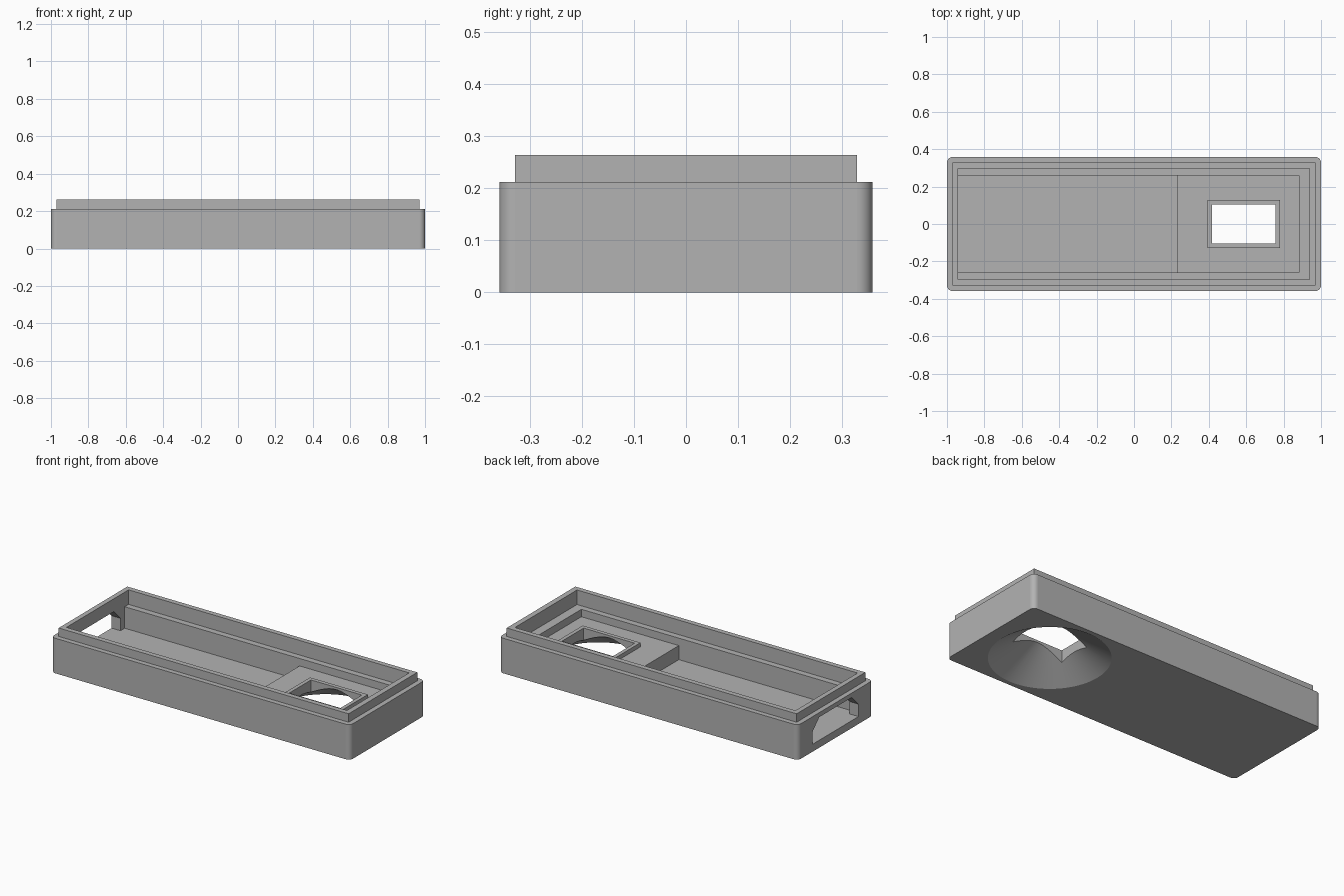
import bpy
import bmesh
from math import cos, sin, pi

cube = bpy.data.objects.get("Cube")
if cube:
    bpy.data.objects.remove(cube, do_unlink=True)

# One grey for the whole enclosure
grey = bpy.data.materials.new("matte_grey")
grey.use_nodes = True
colour = (0.45, 0.45, 0.45, 1)
grey.diffuse_color = colour
grey.node_tree.nodes["Principled BSDF"].inputs["Base Color"].default_value = colour


def prism(name, profile, depth):
    """Extrude a closed 3D outline along the depth vector."""
    bm = bmesh.new()
    face = bm.faces.new([bm.verts.new(p) for p in profile])
    moved = bmesh.ops.extrude_face_region(bm, geom=[face])["geom"]
    bmesh.ops.translate(bm, vec=depth,
                        verts=[v for v in moved if isinstance(v, bmesh.types.BMVert)])
    bmesh.ops.recalc_face_normals(bm, faces=bm.faces)
    return finish(name, bm)


def finish(name, bm):
    mesh = bpy.data.meshes.new(name)
    bm.to_mesh(mesh)
    bm.free()
    mesh.materials.append(grey)
    obj = bpy.data.objects.new(name, mesh)
    bpy.context.collection.objects.link(obj)
    return obj


def box(name, x0, x1, y0, y1, z0, z1):
    outline = [(x0, y0, z0), (x1, y0, z0), (x1, y1, z0), (x0, y1, z0)]
    return prism(name, outline, (0, 0, z1 - z0))


def rounded_slab(name, hx, hy, height, radius, steps=8):
    outline = []
    for corner, (sx, sy) in enumerate([(1, 1), (-1, 1), (-1, -1), (1, -1)]):
        for i in range(steps + 1):
            a = (corner + i / steps) * pi / 2
            outline.append((sx * (hx - radius) + radius * cos(a),
                            sy * (hy - radius) + radius * sin(a), 0))
    return prism(name, outline, (0, 0, height))


def combine(target, tool, operation):
    mod = target.modifiers.new(tool.name, "BOOLEAN")
    mod.object = tool
    mod.operation = operation
    mod.solver = "EXACT"
    bpy.context.view_layer.objects.active = target
    bpy.ops.object.modifier_apply(modifier=mod.name)
    bpy.data.objects.remove(tool, do_unlink=True)


# Outer shell with a narrower locating lip on top
case = rounded_slab("enclosure_base", 1.0, 0.358, 0.212, 0.03)
combine(case, box("lip", -0.97, 0.97, -0.328, 0.328, 0.1, 0.263), "UNION")

# Stepped interior: lid ledge, deep bay and raised platform
combine(case, box("lid_recess", -0.94, 0.937, -0.297, 0.297, 0.175, 0.4), "DIFFERENCE")
combine(case, box("platform_bay", 0.1, 0.882, -0.26, 0.26, 0.13, 0.3), "DIFFERENCE")
combine(case, box("deep_bay", -0.94, 0.23, -0.26, 0.26, 0.045, 0.3), "DIFFERENCE")

# Raised rim around the rectangular opening
combine(case, box("opening_rim", 0.393, 0.78, -0.127, 0.127, 0.1, 0.155), "UNION")

# Conical hollow underneath, then the opening through it
bm = bmesh.new()
bmesh.ops.create_cone(bm, cap_ends=True, segments=96,
                      radius1=0.33, radius2=0.1, depth=0.143)
bmesh.ops.translate(bm, verts=bm.verts, vec=(0.586, 0, 0.0715))
combine(case, finish("cone_hollow", bm), "DIFFERENCE")
combine(case, box("opening", 0.416, 0.757, -0.103, 0.103, -0.1, 0.3), "DIFFERENCE")

# Chamfered connector slot through the end wall
half = [(0.22, 0.045), (0.22, 0.12), (0.155, 0.185)]
slot = [(-1.1, y, z) for y, z in half] + [(-1.1, -y, z) for y, z in reversed(half)]
combine(case, prism("connector_slot", slot, (0.2, 0, 0)), "DIFFERENCE")

# Smooth only the curved faces so the flat walls stay crisp
for poly in case.data.polygons:
    poly.use_smooth = max(abs(c) for c in poly.normal) < 0.999
